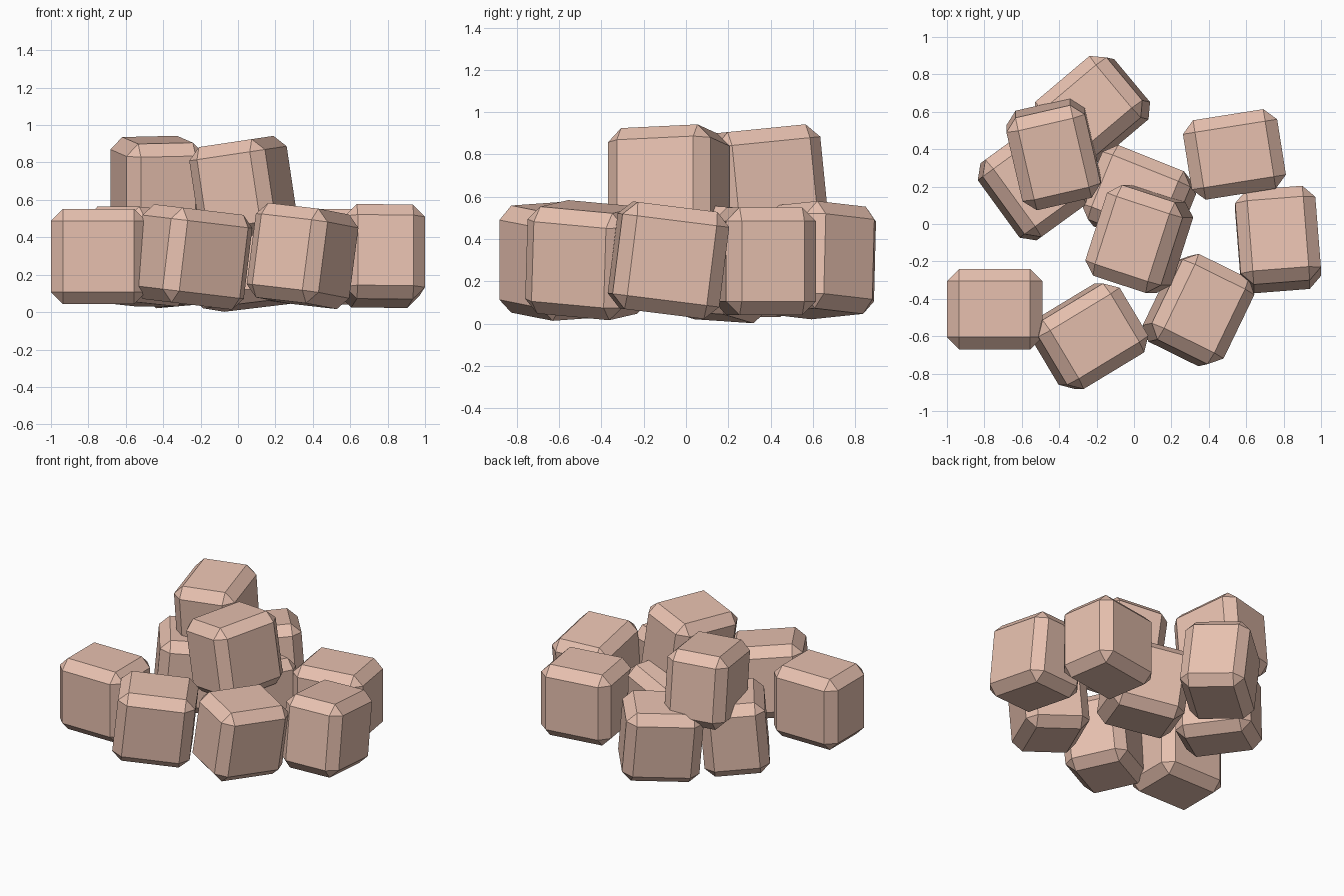
import bpy, bmesh
from mathutils import Matrix, Vector
from math import radians

if "Cube" in bpy.data.objects:
    bpy.data.objects.remove(bpy.data.objects["Cube"])

SIZE = (0.51, 0.43, 0.51)
CHAMFER = 0.065

mat = bpy.data.materials.new("pale_terracotta")
mat.diffuse_color = (0.80, 0.53, 0.43, 1)
mat.use_nodes = True
mat.node_tree.nodes["Principled BSDF"].inputs["Base Color"].default_value = mat.diffuse_color


def block(name, centre, yaw, lean=(0, 0)):
    """Chamfered block turned by yaw, its top leaning towards (x, y)."""
    bm = bmesh.new()
    bmesh.ops.create_cube(bm, size=1)
    bmesh.ops.scale(bm, vec=SIZE, verts=bm.verts)
    bmesh.ops.bevel(bm, geom=bm.edges[:], offset=CHAMFER, segments=1,
                    affect='EDGES')
    up = Vector((lean[0], lean[1], 1))
    tilt = Vector((0, 0, 1)).rotation_difference(up).to_matrix().to_4x4()
    bm.transform(tilt @ Matrix.Rotation(radians(yaw), 4, 'Z'))
    me = bpy.data.meshes.new(name)
    bm.to_mesh(me)
    bm.free()
    me.materials.append(mat)
    ob = bpy.data.objects.new(name, me)
    ob.location = centre
    bpy.context.collection.objects.link(ob)


# Bottom layer
block("front_left_block", (-0.745, -0.455, 0.297), 0)
block("front_middle_block", (-0.24, -0.60, 0.295), 31, (0.12, 0.0))
block("front_right_block", (0.345, -0.46, 0.30), 64, (0.13, 0.03))
block("right_block", (0.77, -0.083, 0.30), 94.5, (0.0, 0.125))
block("back_right_block", (0.537, 0.372, 0.295), 9)
block("centre_block", (0.025, 0.135, 0.285), -22, (-0.08, 0.10))
block("left_block", (-0.537, 0.216, 0.297), -54, (0.07, 0.05))
block("back_block", (-0.225, 0.607, 0.30), 40, (-0.11, 0.025))

# Top layer
block("upper_centre_block", (0.028, -0.08, 0.66), 72, (-0.15, 0.0))
block("upper_left_block", (-0.43, 0.373, 0.667), 103, (0.0, -0.10))
